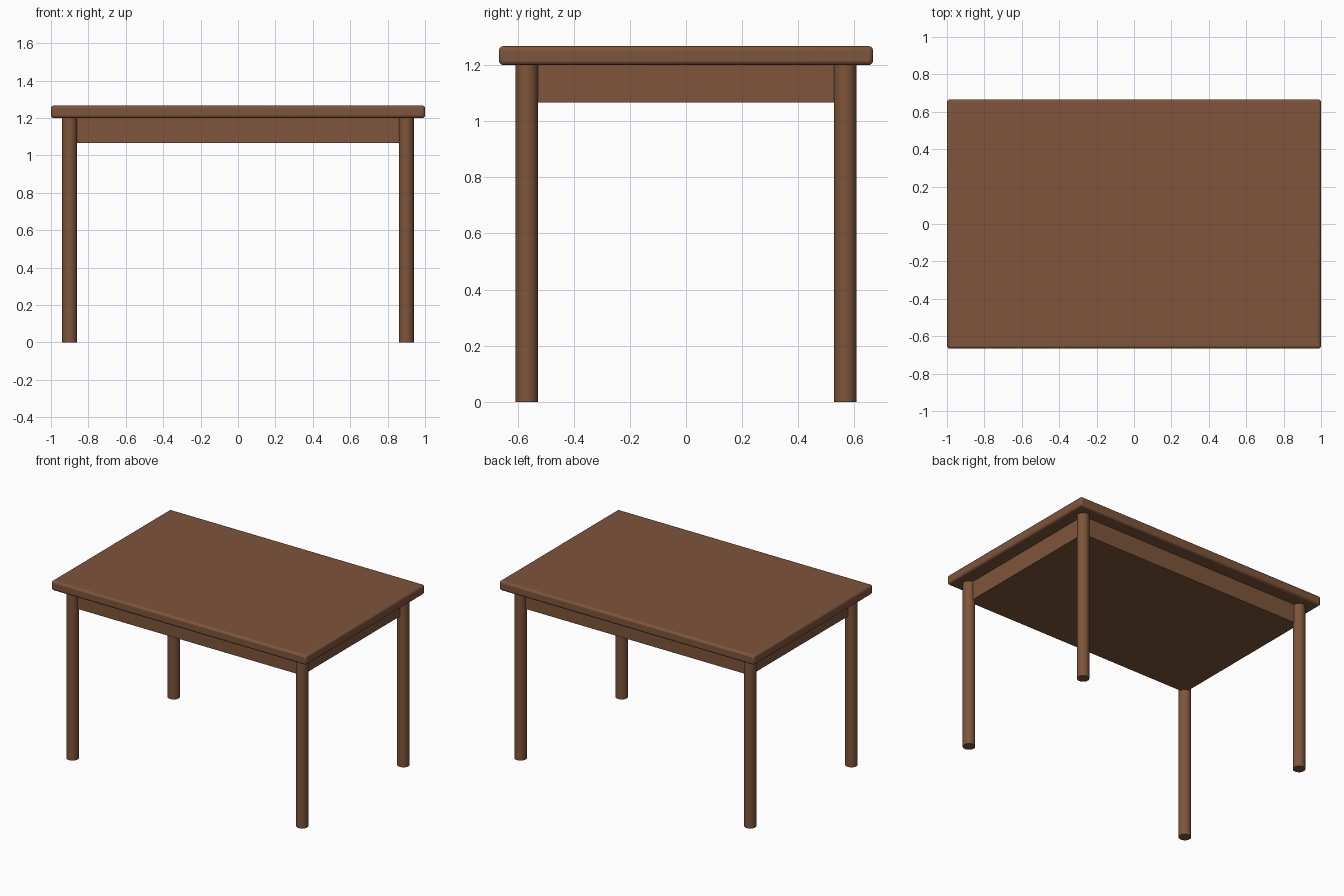
import bpy

if "Cube" in bpy.data.objects:
    bpy.data.objects.remove(bpy.data.objects["Cube"])

wood = bpy.data.materials.new("wood")
wood.diffuse_color = (0.21, 0.09, 0.043, 1)
wood.use_nodes = True
wood.node_tree.nodes["Principled BSDF"].inputs["Base Color"].default_value = wood.diffuse_color


def finish(name):
    ob = bpy.context.object
    ob.name = name
    ob.data.materials.append(wood)
    return ob


def box(name, size, z0):
    bpy.ops.mesh.primitive_cube_add(size=1, location=(0, 0, z0 + size[2] / 2))
    ob = finish(name)
    ob.scale = size
    bpy.ops.object.transform_apply(location=False, rotation=False, scale=True)
    return ob


# Table top with softened edges
top = box("table_top", (2, 1.333, 0.067), 1.2)
bevel = top.modifiers.new("rounded_edges", "BEVEL")
bevel.width = 0.015
bevel.segments = 3
bpy.ops.object.shade_smooth_by_angle()

# Solid apron block under the top
box("apron", (1.8, 1.134, 0.134), 1.067)

# Four round legs
for sx, side in ((-1, "left"), (1, "right")):
    for sy, end in ((-1, "front"), (1, "back")):
        bpy.ops.mesh.primitive_cylinder_add(
            vertices=32, radius=0.04, depth=1.2,
            location=(sx * 0.9, sy * 0.567, 0.6))
        finish(f"{end}_{side}_leg")
        bpy.ops.object.shade_smooth_by_angle()
